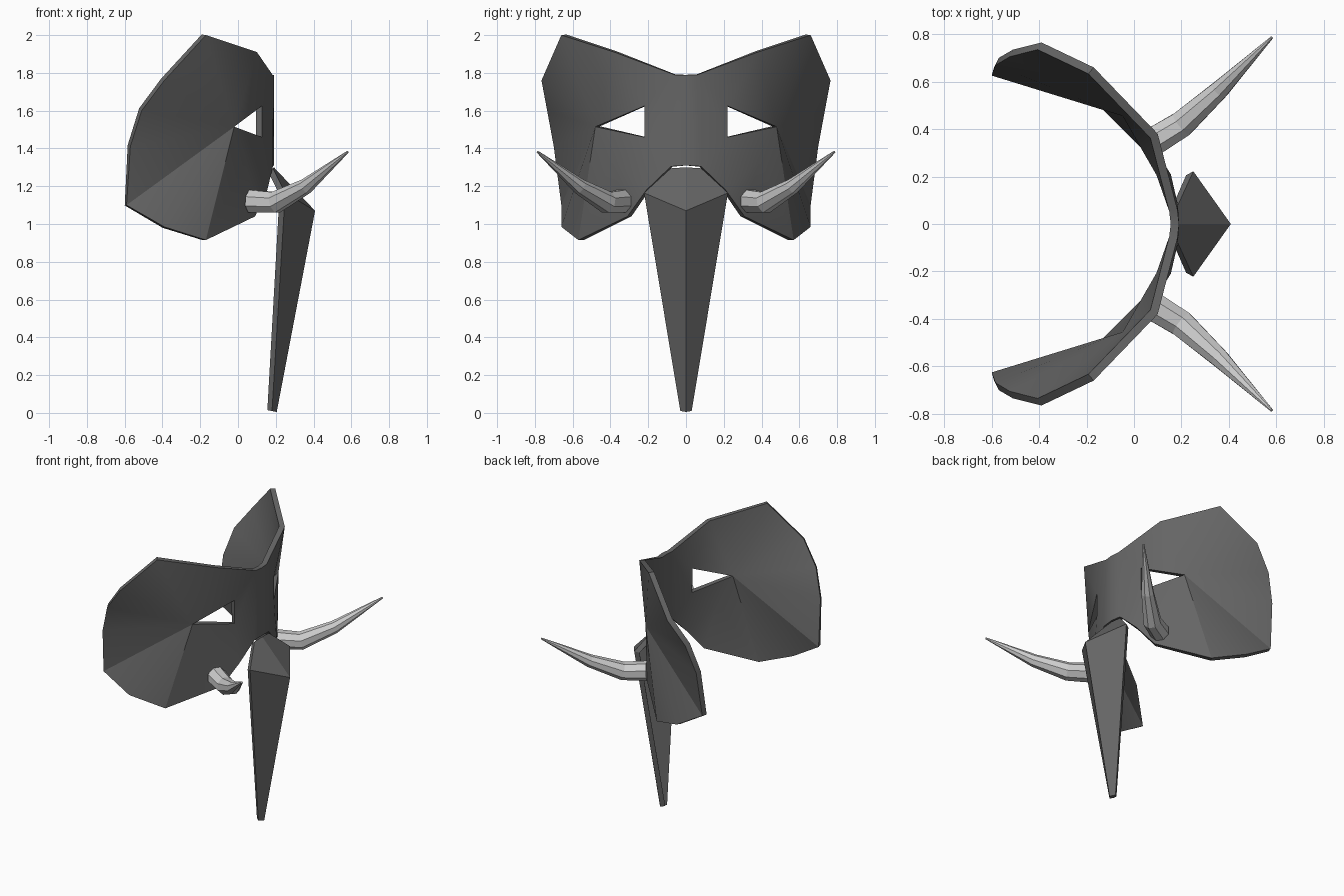
import bpy, bmesh, math
from mathutils import Vector

if "Cube" in bpy.data.objects:
    bpy.data.objects.remove(bpy.data.objects["Cube"])

DARK = bpy.data.materials.new("dark_grey")
DARK.diffuse_color = (0.13, 0.13, 0.13, 1)
DARK.use_nodes = True
DARK.node_tree.nodes["Principled BSDF"].inputs["Base Color"].default_value = DARK.diffuse_color


def add_object(name, bm, angle, mat=None):
    bmesh.ops.recalc_face_normals(bm, faces=bm.faces)
    mesh = bpy.data.meshes.new(name)
    bm.to_mesh(mesh)
    bm.free()
    ob = bpy.data.objects.new(name, mesh)
    bpy.context.collection.objects.link(ob)
    if mat:
        mesh.materials.append(mat)
    if angle:
        bpy.ops.object.select_all(action='DESELECT')
        ob.select_set(True)
        bpy.context.view_layer.objects.active = ob
        bpy.ops.object.shade_smooth_by_angle(angle=math.radians(angle))
    return ob


def sheet(name, points, faces, thickness, angle):
    """Half sheet, mirrored across y = 0 and thickened inwards."""
    bm = bmesh.new()
    vs = {k: bm.verts.new(p) for k, p in points.items()}
    for f in faces:
        bm.faces.new([vs[k] for k in f.split()])
    bmesh.ops.recalc_face_normals(bm, faces=bm.faces)
    if sum(f.normal.x * f.calc_area() for f in bm.faces) < 0:
        bmesh.ops.reverse_faces(bm, faces=bm.faces)
    geom = bm.verts[:] + bm.edges[:] + bm.faces[:]
    bmesh.ops.mirror(bm, geom=geom, axis='Y', merge_dist=0.001)
    bmesh.ops.recalc_face_normals(bm, faces=bm.faces)
    if sum(f.normal.x * f.calc_area() for f in bm.faces) < 0:
        bmesh.ops.reverse_faces(bm, faces=bm.faces)
    # thicken on the inner side
    bm.normal_update()
    bmesh.ops.solidify(bm, geom=bm.faces[:], thickness=thickness)
    return add_object(name, bm, angle, DARK)


# Curved face with big ears and triangular eye holes
face_points = {
    "c0": (0.19, 0, 1.79), "p0": (0.183, 0.06, 1.79), "p1": (0.10, 0.38, 1.91),
    "p2": (-0.17, 0.66, 2.0), "p3": (-0.39, 0.765, 1.76), "p4": (-0.51, 0.735, 1.60),
    "p5": (-0.57, 0.70, 1.41), "p6": (-0.59, 0.66, 1.10), "p7": (-0.39, 0.66, 0.985),
    "p8": (-0.17, 0.57, 0.915), "p9": (0.09, 0.31, 1.04), "p10": (0.155, 0.21, 1.18),
    "p11": (0.185, 0.08, 1.305), "c1": (0.19, 0, 1.31),
    "e0": (0.127, 0.22, 1.625), "e1": (0.127, 0.22, 1.46), "e2": (-0.02, 0.48, 1.515),
    "q": (0.04, 0.39, 1.34),
}
face_faces = ["c0 p0 p11 c1", "p0 p1 e0", "p0 e0 e1 p11", "p1 e2 e0", "p1 p2 e2",
              "p2 p3 e2", "p3 p4 e2", "p4 p5 e2", "p5 p6 e2", "p6 p7 e2", "p7 p8 e2",
              "p8 q e2", "q e1 e2", "p8 p9 q", "p9 p10 q", "p10 p11 e1 q"]
sheet("mask_face", face_points, face_faces, 0.035, 25)

# Folded trunk hanging from the lower middle edge
trunk_points = {
    "top": (0.19, 0, 1.30), "top_side": (0.185, 0.08, 1.295),
    "ridge": (0.408, 0, 1.07), "side": (0.25, 0.222, 1.165),
    "tip": (0.205, 0, 0.005), "tip_side": (0.18, 0.03, 0.01),
}
sheet("trunk", trunk_points,
      ["top top_side side ridge", "ridge side tip_side tip"], 0.032, 0)

# Tapered eight-sided tusks
path = [((0.07, 0.34, 1.12), 0.065), ((0.20, 0.42, 1.115), 0.060),
        ((0.36, 0.565, 1.20), 0.042), ((0.581, 0.786, 1.382), 0.006)]
for side, label in ((1, "left"), (-1, "right")):
    bm = bmesh.new()
    pts = [Vector((p[0], p[1] * side, p[2])) for p, r in path]
    rings = []
    for i, (_, r) in enumerate(path):
        d = (pts[min(i + 1, 3)] - pts[max(i - 1, 0)]).normalized()
        u = d.cross(Vector((0, 0, 1))).normalized()
        w = u.cross(d)
        rings.append([bm.verts.new(pts[i] + r * (u * math.cos(a) + w * math.sin(a)))
                      for a in [math.pi / 4 * (k + 0.5) for k in range(8)]])
    for a, b in zip(rings, rings[1:]):
        for k in range(8):
            bm.faces.new((a[k], a[k - 1], b[k - 1], b[k]))
    bm.faces.new(rings[0])
    bm.faces.new(rings[-1])
    add_object("tusk_" + label, bm, 0)
